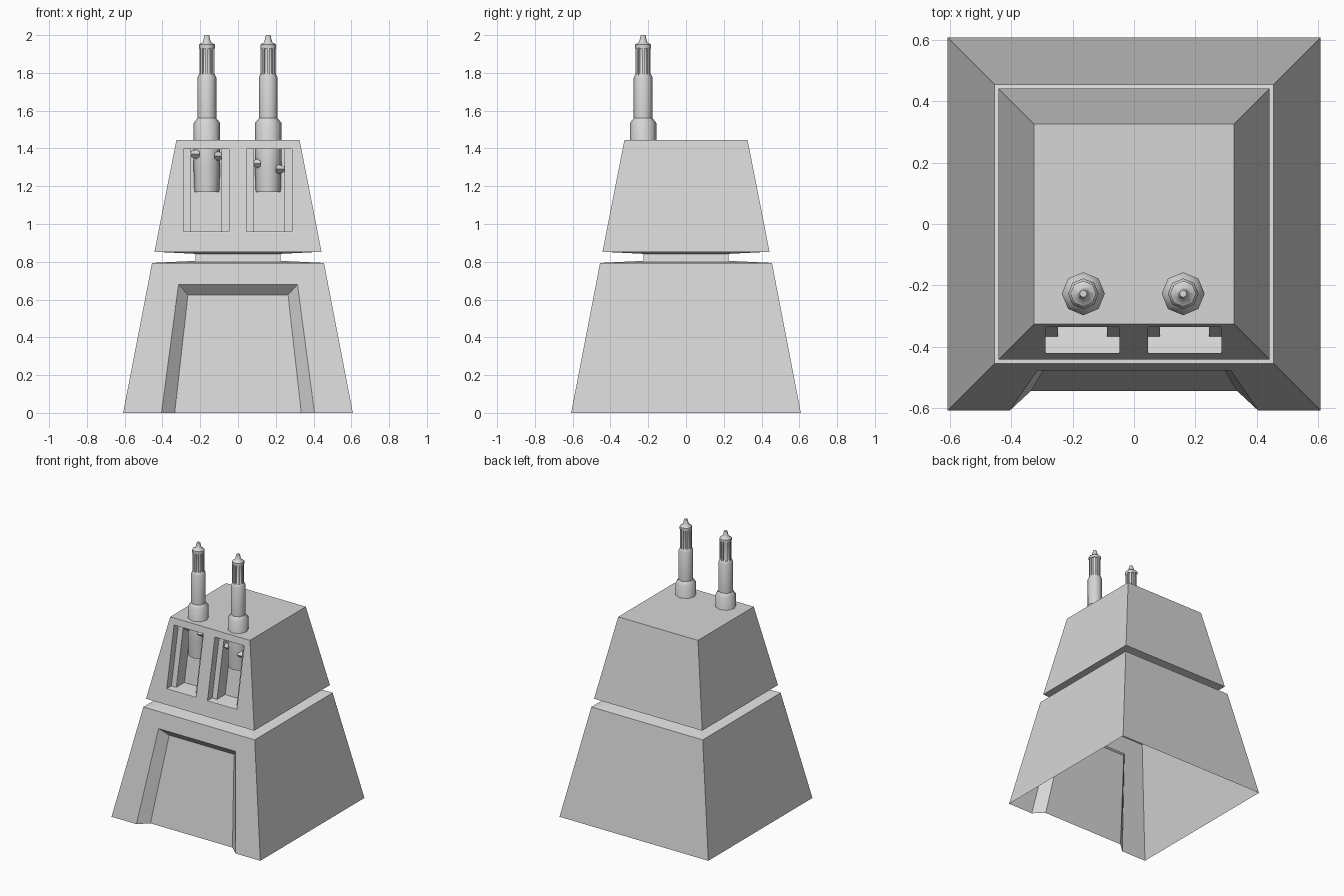
import bpy, bmesh, math
from mathutils import Matrix

if "Cube" in bpy.data.objects:
    bpy.data.objects.remove(bpy.data.objects["Cube"])


def material(name, rgb):
    m = bpy.data.materials.new(name)
    m.use_nodes = True
    m.diffuse_color = (*rgb, 1)
    m.node_tree.nodes["Principled BSDF"].inputs["Base Color"].default_value = (*rgb, 1)
    return m


grey = material("armour grey", (0.67, 0.67, 0.67))
pale = material("pale grey", (0.9, 0.9, 0.9))


def finish(name, bm, mat):
    bmesh.ops.recalc_face_normals(bm, faces=bm.faces)
    mesh = bpy.data.meshes.new(name)
    bm.to_mesh(mesh)
    bm.free()
    mesh.materials.append(mat)
    obj = bpy.data.objects.new(name, mesh)
    bpy.context.collection.objects.link(obj)
    return obj


def smooth(obj):
    bpy.ops.object.select_all(action="DESELECT")
    obj.select_set(True)
    bpy.context.view_layer.objects.active = obj
    bpy.ops.object.shade_smooth_by_angle(angle=math.radians(50))


def loft(name, rings, mat, sides=4, x=0, y=0):
    """Stack of regular rings given as (radius, z); square rings use the half side."""
    bm = bmesh.new()
    start, scale = (math.pi / 4, math.sqrt(2)) if sides == 4 else (0, 1)
    loops = []
    for r, z in rings:
        angles = [start + 2 * math.pi * i / sides for i in range(sides)]
        loops.append([bm.verts.new((x + r * scale * math.cos(a), y + r * scale * math.sin(a), z))
                      for a in angles])
    for a, b in zip(loops, loops[1:]):
        for i in range(sides):
            j = (i + 1) % sides
            bm.faces.new((a[i], a[j], b[j], b[i]))
    bm.faces.new(loops[0])
    bm.faces.new(loops[-1])
    return finish(name, bm, mat)


def prism(name, profile, x0, x1, mat):
    """Profile of (y, z) points extruded along x."""
    bm = bmesh.new()
    a, b = [[bm.verts.new((x, y, z)) for y, z in profile] for x in (x0, x1)]
    bm.faces.new(a)
    bm.faces.new(b)
    for i in range(len(a)):
        j = (i + 1) % len(a)
        bm.faces.new((a[i], a[j], b[j], b[i]))
    return finish(name, bm, mat)


# Lower body: a hollow shell, open underneath, with a sloping doorway recess in its front
BOT, TOP, TOP_Z = 0.608, 0.455, 0.794


def body_front(z):
    return -BOT + (BOT - TOP) * z / TOP_Z


bm = bmesh.new()
side = {}
for s in (-1, 1):
    points = {
        "front_low": (BOT, -BOT, 0), "front_high": (TOP, -TOP, TOP_Z),
        "back_low": (BOT, BOT, 0), "back_high": (TOP, TOP, TOP_Z),
        "rim_low": (0.405, -BOT, 0), "rim_high": (0.315, body_front(0.68), 0.68),
        "door_low": (0.335, -0.543, 0), "door_high": (0.265, -0.425, 0.625),
    }
    side[s] = {k: bm.verts.new((s * p[0], p[1], p[2])) for k, p in points.items()}
    v = side[s]
    for keys in (("front_low", "rim_low", "rim_high", "front_high"),
                 ("rim_low", "door_low", "door_high", "rim_high"),
                 ("front_low", "front_high", "back_high", "back_low")):
        bm.faces.new([v[k] for k in keys])
r, l = side[-1], side[1]
for a, b in (("rim_high", "front_high"), ("door_high", "rim_high"), ("door_low", "door_high"),
             ("back_low", "back_high")):
    bm.faces.new((r[a], l[a], l[b], r[b]))
finish("lower_body", bm, grey)

# Ledge and turning neck between the two bodies
loft("neck", [(TOP, TOP_Z), (0.225, 0.805), (0.225, 0.842)], pale)

# Upper body
LOW, LOW_Z, HIGH, HIGH_Z = 0.442, 0.853, 0.326, 1.445
upper = loft("upper_body", [(0.225, 0.842), (LOW, LOW_Z), (HIGH, HIGH_Z)], grey)


def turret_front(z, depth=0):
    return -LOW + (LOW - HIGH) * (z - LOW_Z) / (HIGH_Z - LOW_Z) + depth


# Window openings with a slanted back, stepped side posts and pale sills
SILL, HEAD, STEP, DEPTH = 0.955, 1.398, 0.055, 0.15
back_low, back_high = turret_front(SILL, DEPTH), turret_front(HEAD, DEPTH)
for label, cx in (("right", -0.168), ("left", 0.165)):
    x0, x1 = cx - 0.12, cx + 0.12
    cutter = prism("window_cutter", [(-0.6, SILL), (back_low, SILL), (back_high, HEAD),
                                     (-0.6, HEAD)], x0, x1, grey)
    cutter.hide_render = True
    cut = upper.modifiers.new("window", "BOOLEAN")
    cut.operation, cut.solver, cut.object = "DIFFERENCE", "EXACT", cutter
    with bpy.context.temp_override(object=upper, active_object=upper):
        bpy.ops.object.modifier_apply(modifier=cut.name)
    bpy.data.objects.remove(cutter)

    post = [(turret_front(SILL, STEP), SILL), (back_low, SILL), (back_high, HEAD),
            (turret_front(HEAD, STEP), HEAD)]
    prism(label + "_window_outer_post", post, x0, x0 + 0.04, grey)
    prism(label + "_window_inner_post", post, x1 - 0.04, x1, grey)
    front = turret_front(SILL)
    prism(label + "_window_sill", [(front, SILL), (back_low, SILL), (back_low, SILL + 0.005),
                                   (front + 0.001, SILL + 0.005)], x0, x1, pale)

# Guns: octagonal collar, smooth tube, ribbed muzzle and side pegs at uneven heights
GY = -0.227
for label, gx, peg_heights in (("right", -0.165, (1.37, 1.36)), ("left", 0.16, (1.32, 1.29))):
    smooth(loft(label + "_gun_collar", [(0.066, 1.17), (0.07, 1.3), (0.07, 1.535), (0.05, 1.56)],
                grey, 8, gx, GY))
    smooth(loft(label + "_gun_tube",
                [(0.05, 1.55), (0.05, 1.775), (0.04, 1.795), (0.034, 1.8), (0.034, 1.93),
                 (0.042, 1.93), (0.042, 1.95), (0.022, 1.962), (0.018, 1.975), (0.012, 2.0)],
                grey, 8, gx, GY))

    bm = bmesh.new()
    for i in range(8):
        place = (Matrix.Translation((gx, GY, 1.86)) @ Matrix.Rotation(i * math.pi / 4, 4, "Z")
                 @ Matrix.Translation((0.034, 0, 0)) @ Matrix.Diagonal((0.012, 0.014, 0.15, 1)))
        bmesh.ops.create_cube(bm, size=1, matrix=place)
    finish(label + "_gun_ribs", bm, grey)

    bm = bmesh.new()
    for s, z in zip((-1, 1), peg_heights):
        place = (Matrix.Translation((gx + s * 0.07, GY - 0.04, z))
                 @ Matrix.Rotation(s * math.pi / 2, 4, "Y"))
        bmesh.ops.create_cone(bm, cap_ends=True, segments=4, radius1=0.03, radius2=0.01,
                              depth=0.06, matrix=place)
    finish(label + "_gun_pegs", bm, grey)
